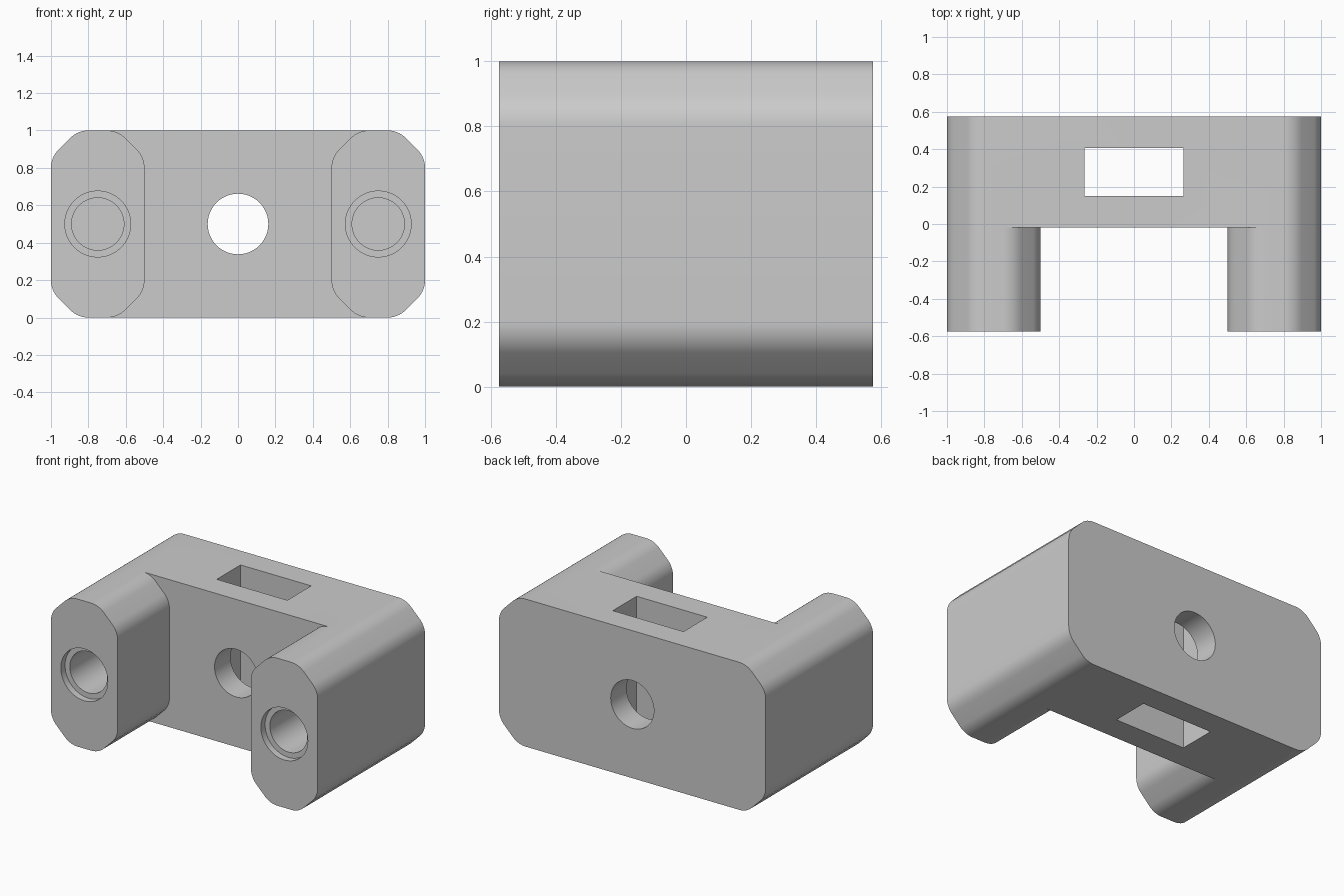
import bpy
import bmesh
import math
from mathutils import Matrix

cube = bpy.data.objects.get("Cube")
if cube:
    bpy.data.objects.remove(cube, do_unlink=True)

HALF_DEPTH = 0.575
CHAMFER, TANGENT = 0.143, 0.056          # corner cut and softening of its two ends
RADIUS = TANGENT / math.tan(math.pi / 8)
MID_Z = 0.5


def new_object(name, bm):
    bmesh.ops.recalc_face_normals(bm, faces=bm.faces)
    mesh = bpy.data.meshes.new(name)
    bm.to_mesh(mesh)
    bm.free()
    obj = bpy.data.objects.new(name, mesh)
    bpy.context.collection.objects.link(obj)
    return obj


def soft_corner(x, z, sx, sz, steps=8):
    """Chamfer with rounded ends, from the side wall to the top or bottom."""
    inset = CHAMFER + TANGENT
    pts = []
    for start, cx, cz in ((0, RADIUS, inset), (45, inset, RADIUS)):
        for i in range(steps + 1):
            a = math.radians(start + 45 * i / steps)
            pts.append((x - sx * (cx - RADIUS * math.cos(a)),
                        z - sz * (cz - RADIUS * math.sin(a))))
    return pts


def extrude_profile(name, pts, y0, y1):
    bm = bmesh.new()
    face = bm.faces.new([bm.verts.new((x, y0, z)) for x, z in pts])
    ext = bmesh.ops.extrude_face_region(bm, geom=[face])["geom"]
    bmesh.ops.translate(bm, vec=(0, y1 - y0, 0),
                        verts=[v for v in ext if isinstance(v, bmesh.types.BMVert)])
    return new_object(name, bm)


def hole_cutter(name, x, radius, y0, y1):
    bm = bmesh.new()
    place = Matrix.Translation((x, (y0 + y1) / 2, MID_Z)) @ Matrix.Rotation(math.pi / 2, 4, "X")
    bmesh.ops.create_cone(bm, cap_ends=True, segments=64, radius1=radius,
                          radius2=radius, depth=y1 - y0, matrix=place)
    return new_object(name, bm)


def box_cutter(name, centre, size):
    bm = bmesh.new()
    bmesh.ops.create_cube(bm, size=1, matrix=Matrix.Translation(centre) @ Matrix.Diagonal((*size, 1)))
    return new_object(name, bm)


# Full-depth body with four softened corners
outline = (soft_corner(1, 1, 1, 1) + soft_corner(-1, 1, -1, 1)[::-1]
           + soft_corner(-1, 0, -1, -1) + soft_corner(1, 0, 1, -1)[::-1])
body = extrude_profile("bracket_body", outline, -HALF_DEPTH, HALF_DEPTH)

# Gap between the legs, flared so the legs keep softened inner edges
right_top = soft_corner(0.5, 1, -1, 1)
left_top = soft_corner(-0.5, 1, 1, 1)[::-1]
left_low = soft_corner(-0.5, 0, 1, -1)
right_low = soft_corner(0.5, 0, -1, -1)[::-1]
flare = right_top[-1][0]
gap = (right_top + [(flare, 1.2), (-flare, 1.2)] + left_top
       + left_low + [(-flare, -0.2), (flare, -0.2)] + right_low)
cutters = [extrude_profile("leg_gap_cutter", gap, -1, -0.02)]

# Centre hole, vertical slot, and stepped blind holes in the leg ends
cutters.append(hole_cutter("centre_hole_cutter", 0, 0.162, -0.3, 1))
cutters.append(box_cutter("slot_cutter", (0, 0.278, MID_Z), (0.53, 0.255, 2)))
for side, x in (("left", 0.75), ("right", -0.75)):
    cutters.append(hole_cutter(side + "_bore_cutter", x, 0.14, -0.8, -0.05))
    cutters.append(hole_cutter(side + "_counterbore_cutter", x, 0.176, -0.8, -HALF_DEPTH + 0.045))

# Cut the body and discard the cutters
bpy.ops.object.select_all(action="DESELECT")
bpy.context.view_layer.objects.active = body
body.select_set(True)
for cutter in cutters:
    cutter.hide_render = True
    mod = body.modifiers.new(cutter.name, "BOOLEAN")
    mod.operation = "DIFFERENCE"
    mod.solver = "EXACT"
    mod.object = cutter
    bpy.ops.object.modifier_apply(modifier=mod.name)
    bpy.data.objects.remove(cutter, do_unlink=True)

# Plain grey finish
grey = bpy.data.materials.new("plain_grey")
grey.use_nodes = True
colour = (0.6, 0.6, 0.6, 1)
grey.diffuse_color = colour
grey.node_tree.nodes["Principled BSDF"].inputs["Base Color"].default_value = colour
body.data.materials.clear()
body.data.materials.append(grey)
bpy.ops.object.shade_smooth_by_angle(angle=math.radians(30))
